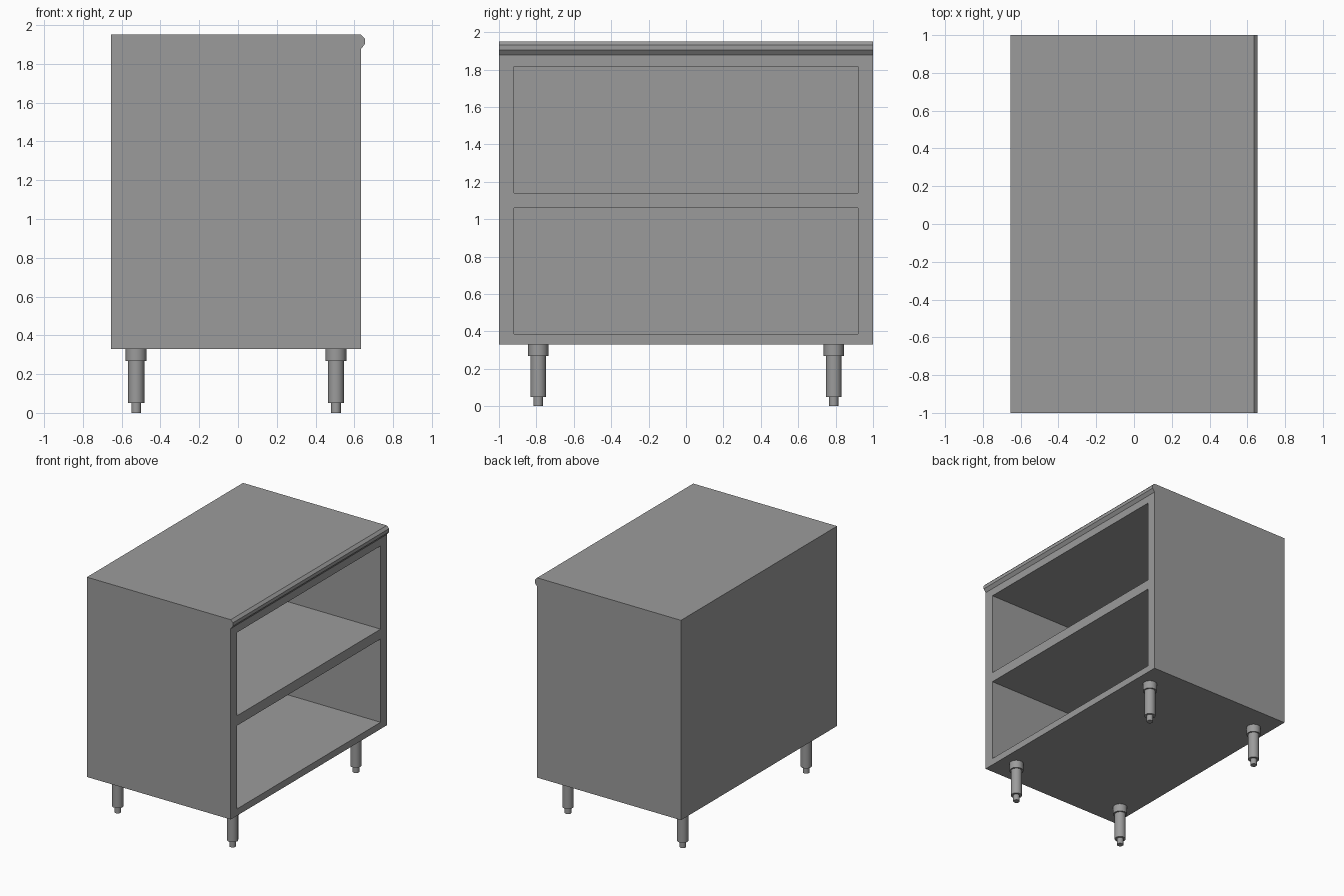
import bpy
import bmesh
from mathutils import Vector

if "Cube" in bpy.data.objects:
    bpy.data.objects.remove(bpy.data.objects["Cube"], do_unlink=True)

BACK, FRONT = -0.655, 0.635
BOTTOM, TOP = 0.33, 1.95
WALL = 0.04

# Single brushed steel colour
steel = bpy.data.materials.new("steel_grey")
steel.use_nodes = True
colour = (0.33, 0.33, 0.33, 1)
steel.diffuse_color = colour
steel.node_tree.nodes["Principled BSDF"].inputs["Base Color"].default_value = colour


def make_object(name, bm):
    bmesh.ops.recalc_face_normals(bm, faces=bm.faces)
    mesh = bpy.data.meshes.new(name)
    bm.to_mesh(mesh)
    bm.free()
    mesh.materials.append(steel)
    obj = bpy.data.objects.new(name, mesh)
    bpy.context.collection.objects.link(obj)
    return obj


# Cabinet body: a box whose open side is divided, then two cells pushed inward
bm = bmesh.new()
bmesh.ops.create_cube(bm, size=1)
bmesh.ops.scale(bm, vec=(FRONT - BACK, 2, TOP - BOTTOM), verts=bm.verts)
bmesh.ops.translate(bm, vec=((FRONT + BACK) / 2, 0, (TOP + BOTTOM) / 2), verts=bm.verts)
cuts = [((0, y, 0), (0, 1, 0)) for y in (-0.92, 0.92)]
cuts += [((0, 0, z), (0, 0, 1)) for z in (0.385, 1.06, 1.14, 1.815)]
for point, normal in cuts:
    bmesh.ops.bisect_plane(bm, geom=bm.verts[:] + bm.edges[:] + bm.faces[:],
                           plane_co=point, plane_no=normal)
bm.normal_update()
cells = []
for face in bm.faces:
    c = face.calc_center_median()
    in_bay = 0.385 < c.z < 1.06 or 1.14 < c.z < 1.815
    if face.normal.x > 0.9 and abs(c.y) < 0.9 and in_bay:
        cells.append(face)
bmesh.ops.inset_individual(bm, faces=cells, thickness=0, depth=-(FRONT - BACK - WALL))
make_object("cabinet_body", bm)

# Rolled edge along the front of the worktop
bm = bmesh.new()
profile = [(0.635, 1.95), (0.655, 1.93), (0.655, 1.903), (0.635, 1.877)]
start = bm.faces.new([bm.verts.new((x, -1, z)) for x, z in profile])
ext = bmesh.ops.extrude_face_region(bm, geom=[start], use_keep_orig=True)
moved = [v for v in ext["geom"] if isinstance(v, bmesh.types.BMVert)]
bmesh.ops.translate(bm, vec=Vector((0, 2, 0)), verts=moved)
make_object("worktop_edge", bm)


# Legs: collar, tube and adjustable foot turned as one stepped profile
def make_leg(name, x, y):
    bm = bmesh.new()
    for radius, low, high in ((0.054, 0.267, BOTTOM), (0.042, 0.05, 0.267), (0.025, 0, 0.05)):
        ring = bmesh.ops.create_cone(bm, cap_ends=True, segments=16, radius1=radius,
                                     radius2=radius, depth=high - low)
        bmesh.ops.translate(bm, vec=(x, y, (low + high) / 2), verts=ring["verts"])
    leg = make_object(name, bm)
    bpy.ops.object.select_all(action="DESELECT")
    leg.select_set(True)
    bpy.context.view_layer.objects.active = leg
    bpy.ops.object.shade_smooth_by_angle()


for depth_name, x in (("back", -0.525), ("front", 0.505)):
    for side_name, y in (("near", -0.79), ("far", 0.79)):
        make_leg(f"{depth_name}_{side_name}_leg", x, y)
